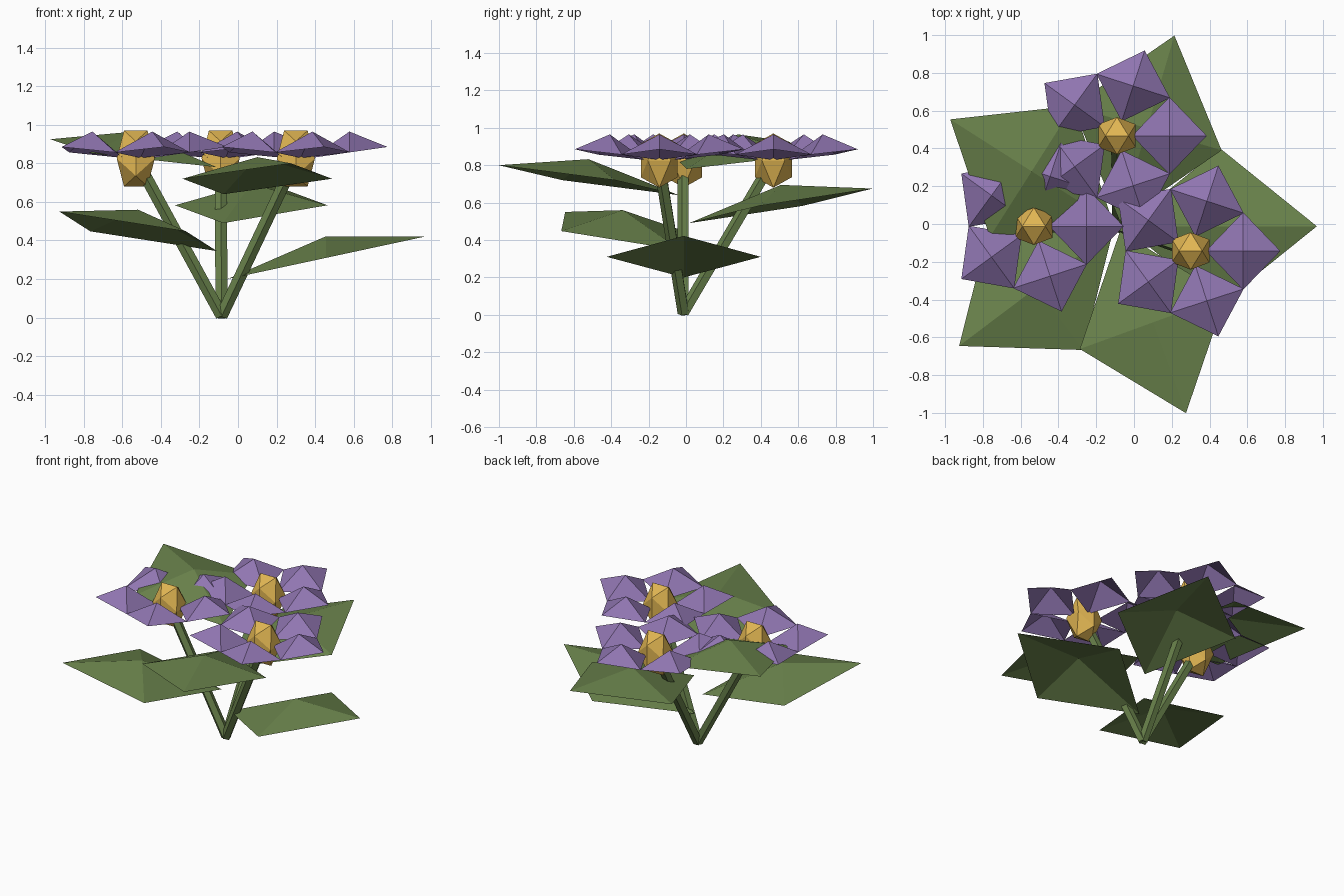
import bpy, bmesh
from math import radians, pi, sqrt
from mathutils import Matrix, Vector

old = bpy.data.objects.get("Cube")
if old:
    bpy.data.objects.remove(old, do_unlink=True)


def material(name, rgb):
    mat = bpy.data.materials.new(name)
    mat.use_nodes = True
    colour = (*rgb, 1.0)
    mat.diffuse_color = colour
    bsdf = mat.node_tree.nodes["Principled BSDF"]
    bsdf.inputs["Base Color"].default_value = colour
    bsdf.inputs["Roughness"].default_value = 0.9
    return mat


GREEN = material("leaf green", (0.14, 0.22, 0.07))
PURPLE = material("petal purple", (0.28, 0.18, 0.44))
GOLD = material("centre gold", (0.75, 0.465, 0.085))


def add_object(name, bm, mat):
    mesh = bpy.data.meshes.new(name)
    bm.to_mesh(mesh)
    bm.free()
    mesh.materials.append(mat)
    obj = bpy.data.objects.new(name, mesh)
    bpy.context.collection.objects.link(obj)


def add_blade(bm, origin, angle, start, end, half_width, low, high, bulge):
    """Diamond blade of four triangles meeting at a raised point on its midrib."""
    mid, mid_z = (start + end) / 2, (low + high) / 2
    turn = Matrix.Rotation(radians(angle), 3, "Z")
    rim = [(start, 0, low), (mid, -half_width, mid_z),
           (end, 0, high), (mid, half_width, mid_z)]
    ring = [bm.verts.new(origin + turn @ Vector(p)) for p in rim]
    crown = bm.verts.new(origin + turn @ Vector((mid, 0, mid_z + bulge)))
    for i in range(4):
        bm.faces.new((ring[i], ring[(i + 1) % 4], crown))


def add_stem(name, foot, top):
    """Five-sided rod with one corner towards the front."""
    axis = top - foot
    tilt = Vector((0, 0, 1)).rotation_difference(axis).to_matrix().to_4x4()
    pose = Matrix.Translation((foot + top) / 2) @ tilt @ Matrix.Rotation(pi, 4, "Z")
    bm = bmesh.new()
    bmesh.ops.create_cone(bm, cap_ends=True, segments=5, radius1=0.033, radius2=0.033,
                          depth=axis.length, matrix=pose)
    add_object(name, bm, GREEN)


def add_flower_centre(name, centre):
    """Tall icosahedron resting on an edge."""
    bm = bmesh.new()
    golden = (1 + sqrt(5)) / 2
    stretch = Matrix.Diagonal((0.061, 0.061, 0.0895))
    for a in (-1, 1):
        for b in (-golden, golden):
            for corner in ((a, 0, b), (b, a, 0), (0, b, a)):
                bm.verts.new(centre + stretch @ Vector(corner))
    bmesh.ops.convex_hull(bm, input=bm.verts)
    add_object(name, bm, GOLD)


root = Vector((-0.085, -0.012, 0))

# Flowers: stem, gold centre and five peaked petals each
flowers = {"left": (0.30, -0.143), "back": (-0.09, 0.467), "right": (-0.53, -0.012)}
for side, (x, y) in flowers.items():
    heart = Vector((x, y, 0.825))
    add_stem(side + "_stem", root + Vector((0, 0, 0.01)), heart)
    add_flower_centre(side + "_flower_centre", heart)
    bm = bmesh.new()
    for i in range(5):
        add_blade(bm, Vector((x, y, 0)), i * 72, 0.08, 0.475, 0.205, 0.828, 0.885, 0.108)
    add_object(side + "_petals", bm, PURPLE)

# Leaves spiral up the plant: angle, base height, tip height
leaves = {"left_leaf": (0, 0.20, 0.42), "right_front_leaf": (217, 0.345, 0.55),
          "back_leaf": (73.5, 0.49, 0.675), "front_leaf": (-70, 0.64, 0.80),
          "right_back_leaf": (147.5, 0.78, 0.925)}
for name, (angle, low, high) in leaves.items():
    bm = bmesh.new()
    add_blade(bm, root, angle, 0.03, 1.053, 0.412, low, high, 0.112)
    add_object(name, bm, GREEN)
